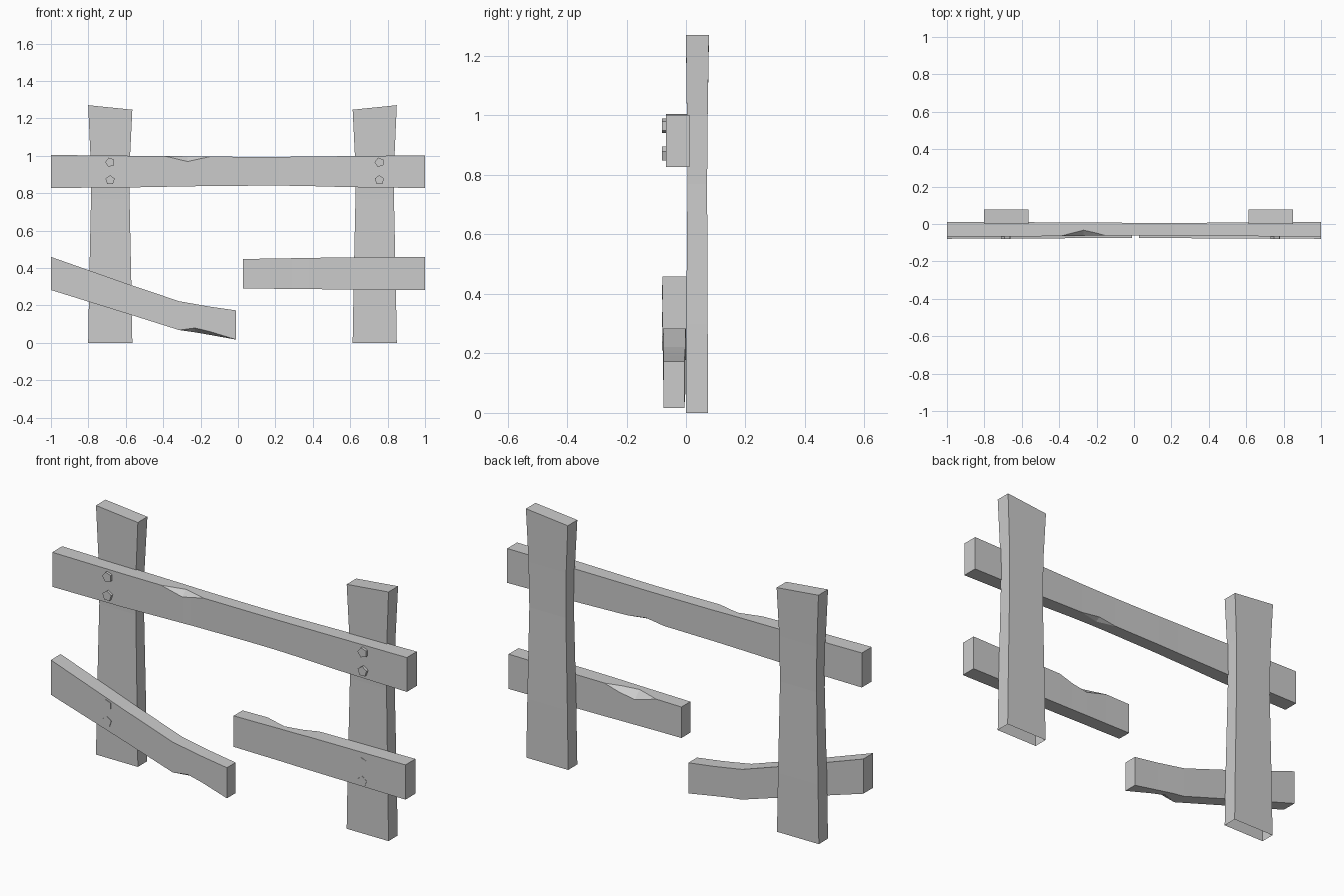
import bpy, bmesh, math

if "Cube" in bpy.data.objects:
    bpy.data.objects.remove(bpy.data.objects["Cube"])


def finish(name, bm):
    bmesh.ops.remove_doubles(bm, verts=bm.verts, dist=0.0005)
    bmesh.ops.recalc_face_normals(bm, faces=bm.faces)
    mesh = bpy.data.meshes.new(name)
    bm.to_mesh(mesh)
    bm.free()
    ob = bpy.data.objects.new(name, mesh)
    bpy.context.collection.objects.link(ob)
    return ob


def loft(name, rings, cap_start=True):
    bm = bmesh.new()
    loops = [[bm.verts.new(p) for p in ring] for ring in rings]
    n = len(rings[0])
    for a, b in zip(loops, loops[1:]):
        for i in range(n):
            j = (i + 1) % n
            bm.faces.new((a[i], a[j], b[j], b[i]))
    if cap_start:
        bm.faces.new(loops[0])
    bm.faces.new(loops[-1])
    return finish(name, bm)


def section(x, y0, y1, zb, zt, chip=None):
    """Plank section with every corner doubled, so one corner can be chipped."""
    corners = [(y0, zb), (y1, zb), (y1, zt), (y0, zt)]
    pts = []
    for i, (y, z) in enumerate(corners):
        dy = dz = 0
        if chip and chip[0] == i:
            dy, dz = chip[1:]
        in_y = (x, y + (dy if y == y0 else -dy), z)
        in_z = (x, y, z + (dz if z == zb else -dz))
        pts += [in_z, in_y] if i % 2 == 0 else [in_y, in_z]
    return pts


FRONT_BOTTOM, BACK_BOTTOM, BACK_TOP, FRONT_TOP = range(4)


# Posts: waisted planks with slanted tops and open bottoms
def post(name, cx, outer):
    rings = []
    for z, half, y0, y1, slant in [(0, .118, 0, .074, 0), (.3, .113, .001, .073, 0),
                                   (.77, .103, .005, .071, 0), (1.0, .106, .003, .073, 0),
                                   (1.258, .118, 0, .077, .012)]:
        zo, zi = z + slant, z - slant
        xo, xi = cx + outer * half, cx - outer * half
        rings.append([(xo, y0, zo), (xi, y0, zi), (xi, y1, zi), (xo, y1, zo)])
    loft(name, rings, cap_start=False)


post("left_post", -.683, -1)
post("right_post", .731, 1)

# Top rail with a chip in the front top edge and a small one underneath
loft("top_rail", [
    section(-1, -.068, .012, .828, 1.004),
    section(-.6, -.067, .010, .830, 1.0),
    section(-.39, -.064, .008, .834, .998),
    section(-.27, -.063, .007, .836, .997, (FRONT_TOP, .03, .028)),
    section(-.22, -.062, .007, .837, .996, (FRONT_TOP, .018, .016)),
    section(-.15, -.062, .007, .838, .995),
    section(.12, -.061, .006, .840, .994),
    section(.22, -.061, .006, .840, .994, (BACK_BOTTOM, .025, .014)),
    section(.33, -.062, .006, .839, .995),
    section(.6, -.065, .009, .832, .998),
    section(1, -.068, .012, .827, 1.002)])

# Lower right rail, broken off at the middle, chipped at the back
loft("lower_right_rail", [
    section(.028, -.075, -.003, .29, .448),
    section(.17, -.076, -.003, .289, .45),
    section(.29, -.076, -.002, .288, .452, (BACK_TOP, .04, .036)),
    section(.38, -.077, -.002, .287, .453, (BACK_TOP, .025, .022)),
    section(.46, -.077, -.001, .286, .455),
    section(1, -.079, .001, .282, .459)])

# Lower left rail, sagging and broken, chipped underneath
loft("lower_left_rail", [
    section(-1, -.079, 0, .282, .459),
    section(-.6, -.077, -.001, .158, .318),
    section(-.315, -.076, -.002, .068, .222),
    section(-.23, -.075, -.003, .056, .207, (FRONT_BOTTOM, .04, .023)),
    section(-.15, -.075, -.004, .042, .193, (FRONT_BOTTOM, .03, .018)),
    section(-.01, -.075, -.005, .017, .173)])


# Five-sided bolt heads
def bolt(name, x, z, turn):
    rings = []
    for y in (-.064, -.08):
        rings.append([(x + .026 * math.cos(turn + k * math.tau / 5), y,
                       z + .026 * math.sin(turn + k * math.tau / 5)) for k in range(5)])
    loft(name, rings)


for rail, x, heights in [("top_left", -.684, (.965, .87)), ("top_right", .756, (.965, .87)),
                         ("lower_left", -.684, (.315, .23)), ("lower_right", .756, (.405, .31))]:
    for k, z in enumerate(heights):
        bolt(f"{rail}_bolt_{k + 1}", x, z, (.6, 1.57)[k])
